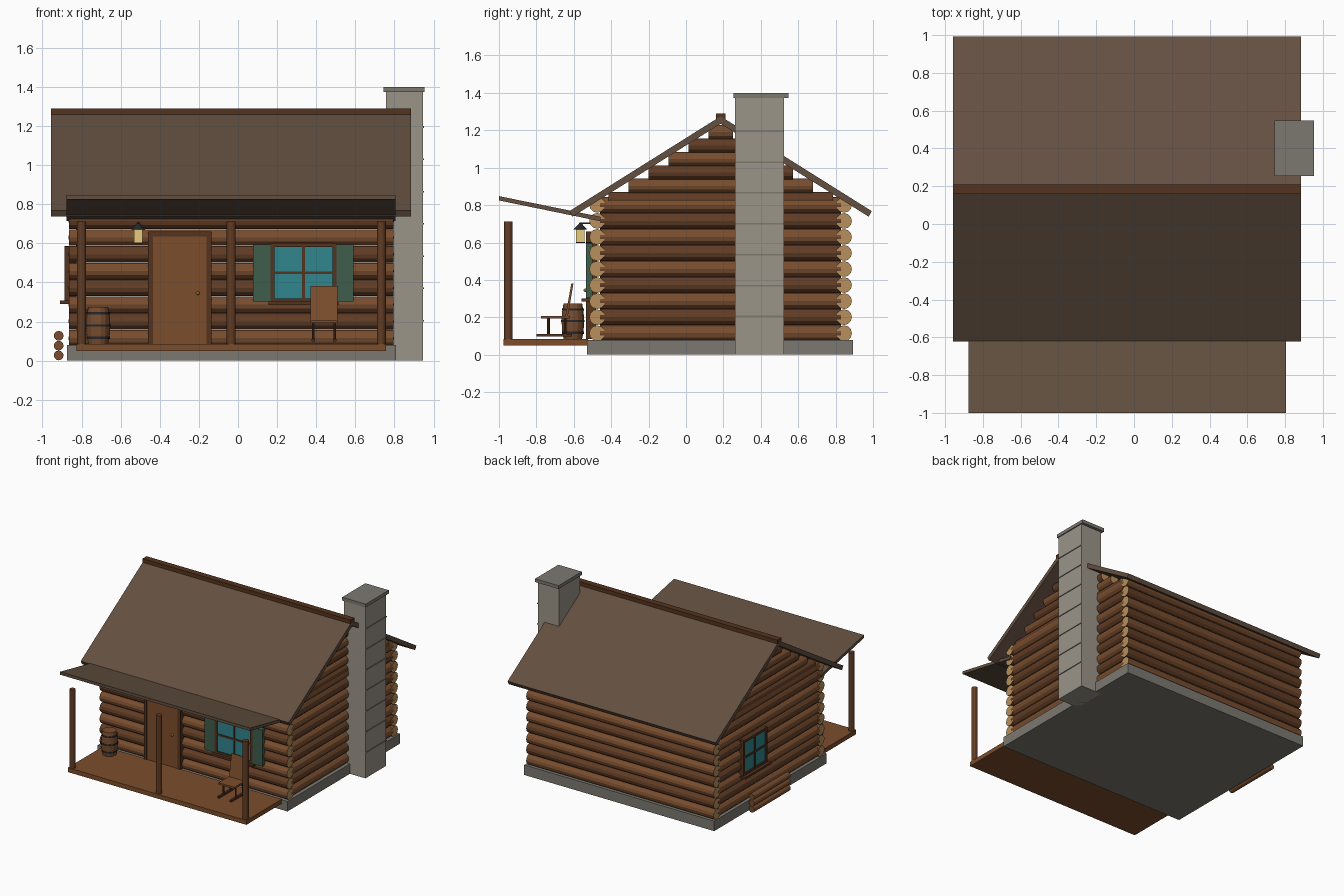
import bpy, bmesh, math
from mathutils import Vector, Matrix

if "Cube" in bpy.data.objects:
    bpy.data.objects.remove(bpy.data.objects["Cube"])

def mat(name, r, g, b):
    m = bpy.data.materials.new(name)
    m.diffuse_color = (r, g, b, 1)
    m.use_nodes = True
    m.node_tree.nodes["Principled BSDF"].inputs["Base Color"].default_value = m.diffuse_color
    return m

LOG_A, LOG_B = mat("log_light", .19, .075, .028), mat("log_dark", .12, .046, .018)
CUT = mat("log_cut", .48, .28, .11)
ROOF = mat("roof_brown", .125, .08, .052)
STONE, GREY = mat("stone", .33, .30, .25), mat("foundation_grey", .2, .19, .165)
DOOR, TRIM = mat("door_wood", .2, .075, .025), mat("trim_wood", .09, .033, .013)
GLASS, GREEN = mat("glass", .03, .24, .27), mat("shutter_green", .05, .11, .07)
IRON, GLOW, BRASS = mat("iron", .02, .02, .025), mat("lamp_glow", .8, .6, .2), mat("brass", .6, .35, .05)
CX, CY = -.035, .185          # cabin centre

def finish(name, bm, *mats):
    bmesh.ops.recalc_face_normals(bm, faces=bm.faces)
    me = bpy.data.meshes.new(name)
    bm.to_mesh(me)
    bm.free()
    for m in mats:
        me.materials.append(m)
    ob = bpy.data.objects.new(name, me)
    bpy.context.collection.objects.link(ob)
    return ob

def box(name, x0, x1, y0, y1, z0, z1, m):
    bm = bmesh.new()
    M = Matrix.Translation(((x0+x1)/2, (y0+y1)/2, (z0+z1)/2)) @ Matrix.Diagonal((x1-x0, y1-y0, z1-z0, 1))
    bmesh.ops.create_cube(bm, size=1, matrix=M)
    return finish(name, bm, m)

def rod(name, a, b, r, m, cap=None, n=12, r2=None):
    a, b = Vector(a), Vector(b)
    d = b - a
    bm = bmesh.new()
    M = Matrix.Translation((a+b)/2) @ d.to_track_quat('Z', 'Y').to_matrix().to_4x4()
    bmesh.ops.create_cone(bm, cap_ends=True, segments=n, radius1=r, radius2=r if r2 is None else r2, depth=d.length, matrix=M)
    if cap:
        for f in bm.faces:
            f.material_index = int(len(f.verts) > 4)
    return finish(name, bm, m, cap or m)

def slab(name, x0, x1, yz, m):
    """Profile in the y-z plane, extruded along x."""
    bm = bmesh.new()
    f = bm.faces.new([bm.verts.new((x0, y, z)) for y, z in yz])
    r = bmesh.ops.extrude_face_region(bm, geom=[f])
    bmesh.ops.translate(bm, vec=(x1-x0, 0, 0), verts=[v for v in r['geom'] if isinstance(v, bmesh.types.BMVert)])
    return finish(name, bm, m)

def lathe(name, c, prof, m, n=14):
    bm = bmesh.new()
    rings = [[bm.verts.new((c[0]+r*math.cos(2*math.pi*i/n), c[1]+r*math.sin(2*math.pi*i/n), z)) for i in range(n)] for r, z in prof]
    for p, q in zip(rings, rings[1:]):
        for i in range(n):
            j = (i+1) % n
            bm.faces.new((p[i], p[j], q[j], q[i]))
    bm.faces.new(rings[0])
    bm.faces.new(rings[-1])
    return finish(name, bm, m)

# foundation
box("foundation", -.875, .808, -.528, .893, 0, .08, GREY)

# log walls
for i in range(9):
    z = .115 + .0858*i
    m = LOG_A if i % 2 == 0 else LOG_B
    for side, y in (("front", -.475), ("back", .845)):
        rod(f"{side}_log", (-.865, y, z), (.795, y, z), .042, m, CUT)
    for side, x in (("left", CX-.79), ("right", CX+.79)):
        rod(f"{side}_log", (x, -.46, z), (x, .83, z), .043, m)

# gable logs stepping in under the roof
for i in range(6):
    z, h = .83 + .072*i, .6 - .107*i
    for x in (CX-.79, CX+.79):
        rod("gable_log", (x, CY-h, z), (x, CY+h, z), .039, LOG_B if i % 2 == 0 else LOG_A, CUT)

# main roof, ridge cap
for s, name in ((-1, "front_roof"), (1, "back_roof")):
    slab(name, -.957, .885, [(CY, 1.275), (CY+s*.808, .768), (CY+s*.792, .738), (CY, 1.235)], ROOF)
box("ridge_cap", -.957, .885, CY-.025, CY+.025, 1.255, 1.29, TRIM)

# porch roof, floor, posts
slab("porch_roof", -.877, .806, [(-1, .848), (-.455, .737), (-.46, .714), (-1, .825)], ROOF)
box("porch_floor", -.825, .757, -.975, -.525, .05, .085, DOOR)
for x in (-.8, CX, .733):
    rod("porch_post", (x, -.95, .085), (x, -.95, .712), .023, LOG_B)

# chimney with course lines
box("chimney", .757, .945, .262, .525, 0, 1.375, STONE)
box("chimney_cap", .745, .953, .254, .547, 1.373, 1.4, GREY)
for i in range(7):
    z = .205 + .165*i
    box("chimney_course", .94, .95, .262, .525, z-.004, z+.004, GREY)

# door
box("door", -.435, -.16, -.53, -.48, .085, .635, DOOR)
for x in (-.447, -.148):
    box("door_jamb", x-.013, x+.013, -.535, -.48, .085, .64, TRIM)
box("door_lintel", -.46, -.135, -.535, -.48, .635, .66, TRIM)
bm = bmesh.new()
bmesh.ops.create_icosphere(bm, subdivisions=2, radius=.01, matrix=Matrix.Translation((-.205, -.538, .345)))
finish("door_knob", bm, BRASS)

def window(name, M, w, z0, z1, sill):
    """Built facing -y around x = 0, then moved onto its wall."""
    zc = (z0+z1)/2
    parts = [box(name+"_glass", -w, w, -.008, .04, z0, z1, GLASS)]
    for x in (-w-.008, w+.008):
        parts.append(box(name+"_stile", x-.01, x+.01, -.018, .04, z0-.015, z1+.015, TRIM))
    for z in (z0-.007, z1+.007):
        parts.append(box(name+"_rail", -w, w, -.018, .04, z-.01, z+.01, TRIM))
    parts.append(box(name+"_mullion", -.007, .007, -.015, .03, z0, z1, TRIM))
    parts.append(box(name+"_crossbar", -w, w, -.015, .03, zc-.007, zc+.007, TRIM))
    parts.append(box(name+"_sill", -w-.03, w+.03, -.042, .03, z0-.03, z0-.013, TRIM))
    for p in parts:
        p.data.transform(M)

window("front_window", Matrix.Translation((.335, -.517, 0)), .15, .315, .585, .04)
window("left_window", Matrix.Translation((-.868, .385, 0)) @ Matrix.Rotation(-math.pi/2, 4, 'Z'), .135, .32, .57, .04)
for x0, x1 in ((.077, .17), (.5, .59)):
    box("shutter", x0, x1, -.535, -.5, .303, .595, GREEN)

# wall lantern
L = (-.51, -.565)
box("lantern_arm", L[0]-.006, L[0]+.006, -.57, -.5, .698, .708, IRON)
box("lantern_glass", L[0]-.022, L[0]+.022, L[1]-.022, L[1]+.022, .603, .67, GLOW)
box("lantern_base", L[0]-.024, L[0]+.024, L[1]-.024, L[1]+.024, .598, .604, IRON)
rod("lantern_roof", (*L, .67), (*L, .705), .036, IRON, n=8, r2=.004)

# barrel with hoops
B = (-.715, -.605)
lathe("barrel", B, [(.051, .085), (.059, .13), (.062, .18), (.059, .23), (.051, .275)], LOG_A)
for z, r in ((.118, .06), (.18, .065), (.242, .06)):
    lathe("barrel_hoop", B, [(r, z-.006), (r, z+.006)], IRON)

# rocking chair
box("chair_seat", .37, .51, -.775, -.62, .193, .208, DOOR)
slab("chair_back", .372, .508, [(-.645, .205), (-.613, .382), (-.602, .38), (-.632, .203)], DOOR)
for x in (.385, .495):
    box("chair_rocker", x-.008, x+.008, -.8, -.61, .097, .112, TRIM)
    for y in (-.735, -.645):
        rod("chair_leg", (x, y, .105), (x, y, .2), .007, TRIM, n=8)

# firewood stack on the left side
for i in range(3):
    z = .027 + .05*i
    rod("firewood", (-.917, .02, z), (-.917, .48, z), .025, LOG_A)
